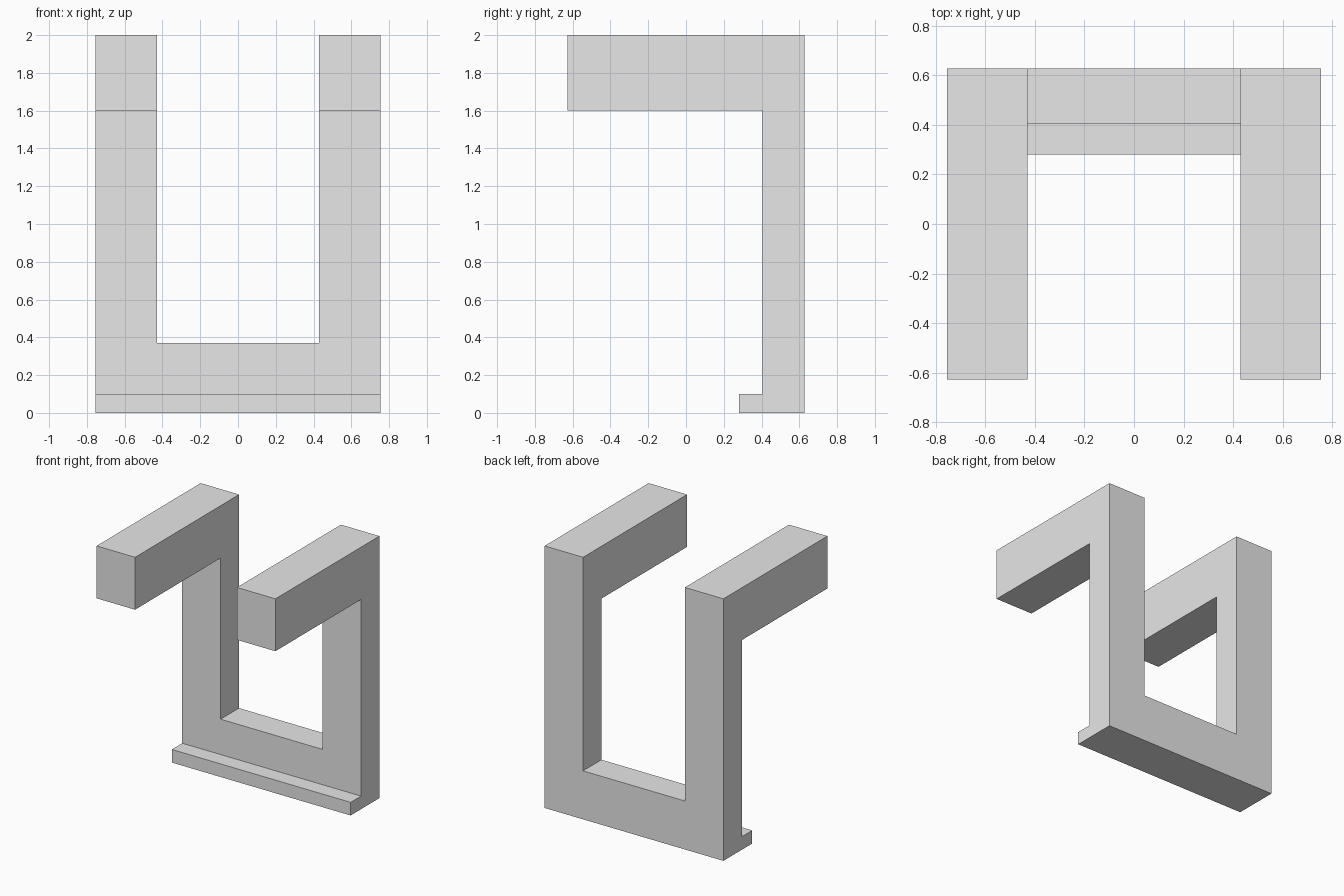
import bpy
import bmesh
from mathutils import Vector

cube = bpy.data.objects.get("Cube")
if cube:
    bpy.data.objects.remove(cube, do_unlink=True)

HALF_W, GAP = 0.755, 0.43        # outer half width, inner half opening
BACK, FRONT = 0.627, -0.627      # depth extents
PANEL, LIP = 0.405, 0.28         # front of the back panel and of the foot lip

grey = bpy.data.materials.new("light_grey")
grey.use_nodes = True
colour = (0.8, 0.8, 0.8, 1.0)
grey.diffuse_color = colour
grey.node_tree.nodes["Principled BSDF"].inputs["Base Color"].default_value = colour


def extrude_profile(name, points, half_width):
    """Extrude a side profile of (y, z) points along x, centred on x = 0."""
    bm = bmesh.new()
    face = bm.faces.new([bm.verts.new((-half_width, y, z)) for y, z in points])
    result = bmesh.ops.extrude_face_region(bm, geom=[face])
    moved = [g for g in result["geom"] if isinstance(g, bmesh.types.BMVert)]
    bmesh.ops.translate(bm, verts=moved, vec=Vector((2 * half_width, 0, 0)))
    bmesh.ops.recalc_face_normals(bm, faces=bm.faces)
    mesh = bpy.data.meshes.new(name)
    bm.to_mesh(mesh)
    bm.free()
    obj = bpy.data.objects.new(name, mesh)
    bpy.context.collection.objects.link(obj)
    mesh.materials.append(grey)
    return obj


# Bracket: foot lip, back panel and overhanging arms in one side profile
bracket = extrude_profile("hook_bracket", [
    (BACK, 0), (BACK, 2), (FRONT, 2), (FRONT, 1.6),
    (PANEL, 1.6), (PANEL, 0.1), (LIP, 0.1), (LIP, 0)], HALF_W)

# Opening between the two arms and uprights
cutter = extrude_profile("opening_cutter", [
    (-1, 0.37), (1, 0.37), (1, 2.5), (-1, 2.5)], GAP)
cut = bracket.modifiers.new("opening", 'BOOLEAN')
cut.operation = 'DIFFERENCE'
cut.solver = 'EXACT'
cut.object = cutter

# Apply the cut and discard the cutter
bpy.context.view_layer.objects.active = bracket
bpy.ops.object.modifier_apply(modifier=cut.name)
bpy.data.objects.remove(cutter, do_unlink=True)
